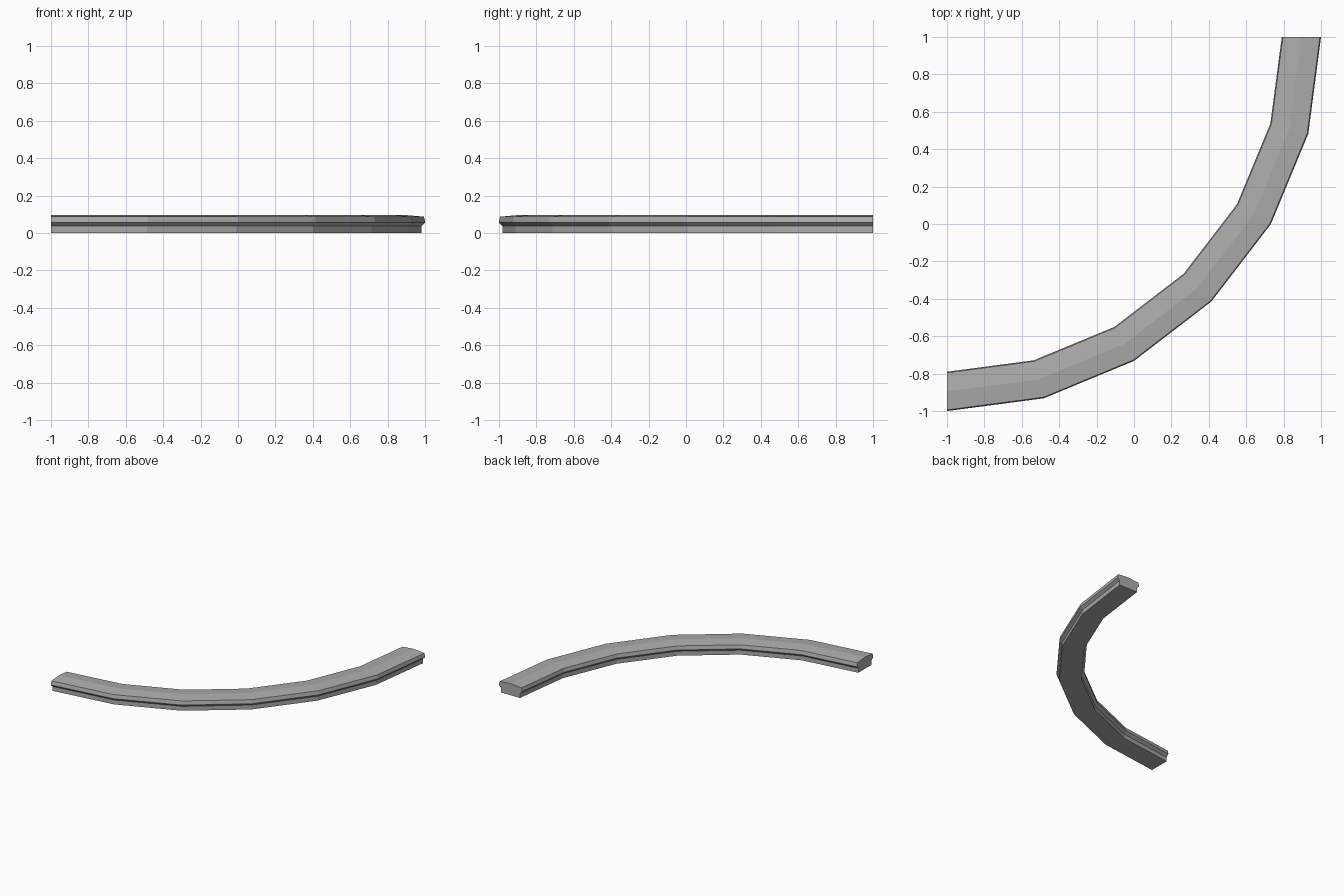
import bpy, bmesh, math

if "Cube" in bpy.data.objects:
    bpy.data.objects.remove(bpy.data.objects["Cube"])

# Plain grey stone
mat = bpy.data.materials.new("grey_stone")
mat.diffuse_color = (0.42, 0.42, 0.42, 1)
mat.use_nodes = True
mat.node_tree.nodes["Principled BSDF"].inputs["Base Color"].default_value = mat.diffuse_color

# Cross-section (radius, height): narrow base, undercut, crowned cap
half = [(0.085, 0.0), (0.085, 0.036), (0.105, 0.055), (0.105, 0.062), (0.099, 0.087)]
mid = 1.895
profile = ([(mid + w, z) for w, z in half] + [(mid, 0.096)]
           + [(mid - w, z) for w, z in reversed(half)])

# Sweep a quarter turn in six flat segments about (-1, 1)
bm = bmesh.new()
rings = []
for i in range(7):
    a = math.radians(15 * i)
    rings.append([bm.verts.new((-1 + r * math.sin(a), 1 - r * math.cos(a), z))
                  for r, z in profile])
n = len(profile)
for a, b in zip(rings, rings[1:]):
    for j in range(n):
        k = (j + 1) % n
        bm.faces.new((a[j], b[j], b[k], a[k]))
bm.faces.new(rings[0])
bm.faces.new(rings[-1])
bmesh.ops.recalc_face_normals(bm, faces=bm.faces)

me = bpy.data.meshes.new("curved_curb")
bm.to_mesh(me)
bm.free()
me.materials.append(mat)
bpy.context.collection.objects.link(bpy.data.objects.new("curved_curb", me))
